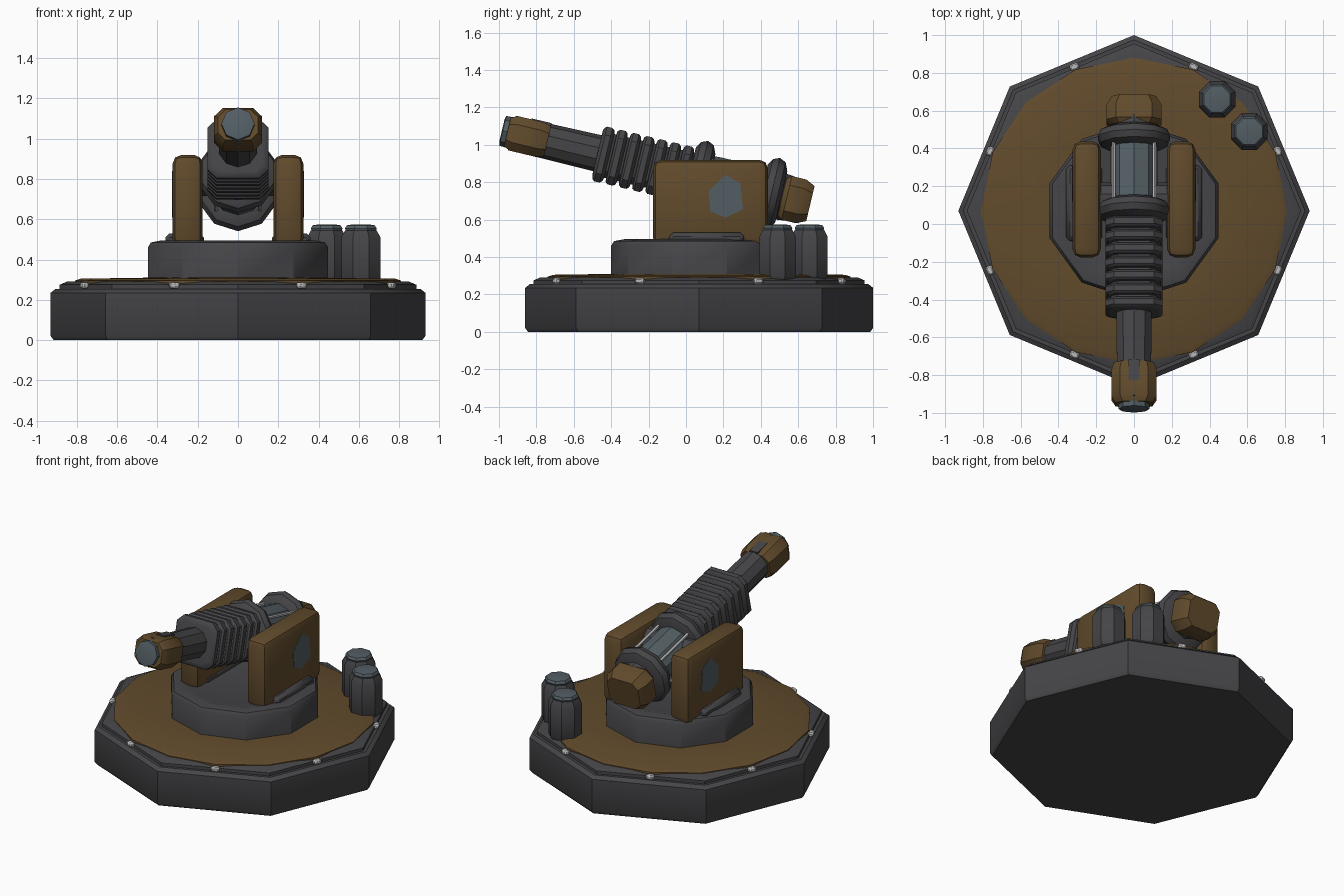
import bpy, bmesh
from math import sin, cos, pi, radians
from mathutils import Matrix, Vector

if "Cube" in bpy.data.objects:
    bpy.data.objects.remove(bpy.data.objects["Cube"])


def material(name, rgb):
    m = bpy.data.materials.new(name)
    m.diffuse_color = (*rgb, 1)
    m.use_nodes = True
    m.node_tree.nodes["Principled BSDF"].inputs["Base Color"].default_value = m.diffuse_color
    return m


DARK = material("dark_metal", (0.06, 0.06, 0.065))
RUST = material("rusty_brown", (0.12, 0.07, 0.025))
BLUE = material("blue_grey", (0.085, 0.11, 0.125))
PALE = material("pale_metal", (0.5, 0.5, 0.5))


def ngon(n, phase=90):
    return [(cos(radians(phase) + 2 * pi * i / n), sin(radians(phase) + 2 * pi * i / n)) for i in range(n)]


def chamfered(hx, hy, c):
    quarter = [(hx, hy - c), (hx - c, hy)]
    return [quarter[0], quarter[1], (-hx + c, hy), (-hx, hy - c),
            (-hx, -hy + c), (-hx + c, -hy), (hx - c, -hy), (hx, -hy + c)]


def finish(name, bm, mat, matrix, angle=35):
    bmesh.ops.transform(bm, matrix=matrix, verts=bm.verts)
    bmesh.ops.recalc_face_normals(bm, faces=bm.faces)
    mesh = bpy.data.meshes.new(name)
    bm.to_mesh(mesh)
    bm.free()
    mesh.materials.append(mat)
    ob = bpy.data.objects.new(name, mesh)
    bpy.context.collection.objects.link(ob)
    bpy.ops.object.select_all(action='DESELECT')
    ob.select_set(True)
    bpy.context.view_layer.objects.active = ob
    bpy.ops.object.shade_smooth_by_angle(angle=radians(angle))
    return ob


def loft(name, shape, profile, mat, matrix=Matrix()):
    """Sweep an outline up local z; profile is a list of (scale, z)."""
    bm = bmesh.new()
    rings = [[bm.verts.new((x * s, y * s, z)) for x, y in shape] for s, z in profile]
    n = len(shape)
    for a, b in zip(rings, rings[1:]):
        for i in range(n):
            bm.faces.new((a[i], a[(i + 1) % n], b[(i + 1) % n], b[i]))
    bm.faces.new(rings[0])
    bm.faces.new(rings[-1])
    return finish(name, bm, mat, matrix)


def box(name, size, loc, mat, bevel=0.0, segments=1, matrix=Matrix()):
    bm = bmesh.new()
    bmesh.ops.create_cube(bm, size=1)
    bmesh.ops.scale(bm, vec=size, verts=bm.verts)
    if bevel:
        bmesh.ops.bevel(bm, geom=bm.edges[:], offset=bevel, segments=segments, profile=0.5, affect='EDGES')
    return finish(name, bm, mat, matrix @ Matrix.Translation(loc), 40)


# Octagonal base with stepped rim and rusty deck
CENTRE = Matrix.Translation((0, 0.07, 0))
loft("base", ngon(8), [(0.915, 0), (0.93, 0.02), (0.93, 0.235), (0.905, 0.255), (0.885, 0.255),
                       (0.885, 0.275), (0.85, 0.29)], DARK, CENTRE)
loft("rusty_deck", ngon(16), [(0.81, 0.28), (0.81, 0.295), (0.78, 0.305), (0.45, 0.31)], RUST, CENTRE)
for i in range(8):
    m = CENTRE @ Matrix.Rotation(radians(22.5 + 45 * i), 4, 'Z')
    box("rim_bolt", (0.035, 0.05, 0.03), (0.825, 0, 0.272), PALE, 0.008, matrix=m)

# Ten-sided turntable
loft("turntable", ngon(10), [(0.47, 0.29), (0.47, 0.46), (0.455, 0.485), (0.40, 0.495), (0.36, 0.485)],
     DARK, CENTRE)

# Canisters on the deck
for x, y in ((0.44, 0.66), (0.61, 0.49)):
    m = Matrix.Translation((x, y, 0))
    loft("canister", ngon(8, 22.5), [(0.092, 0.28), (0.105, 0.30), (0.105, 0.51), (0.085, 0.545)], DARK, m)
    loft("canister_cap", ngon(8, 22.5), [(0.08, 0.54), (0.085, 0.555), (0.075, 0.57), (0.04, 0.575)], BLUE, m)

# Side plates, their feet and worn patches
patch = [(0.12, 0.75), (0.21, 0.84), (0.29, 0.795), (0.305, 0.655), (0.21, 0.61), (0.13, 0.645)]
to_side = Matrix(((0, 0, 1, 0), (1, 0, 0, 0), (0, 1, 0, 0), (0, 0, 0, 1)))
for side in (-1, 1):
    box("side_plate", (0.15, 0.615, 0.46), (side * 0.25, 0.13, 0.69), RUST, 0.045, 2)
    box("plate_foot", (0.19, 0.40, 0.06), (side * 0.265, 0.11, 0.5), DARK, 0.02)
    flip = Matrix.Scale(side, 4, (1, 0, 0))
    loft("worn_patch", patch, [(1, 0.31), (1, 0.328)], BLUE, flip @ to_side)

# Gun frame: local z runs backwards along the tilted barrel, local y points down
GUN = Matrix.Translation((0, -0.96, 1.07)) @ Matrix.Rotation(-radians(90 + 13.3), 4, 'X')

# Barrel and muzzle
loft("barrel", ngon(10), [(0.095, 0.03), (0.095, 0.2), (0.105, 1.05)], DARK, GUN)
loft("muzzle_tip", ngon(8), [(0.06, -0.025), (0.082, -0.02), (0.085, 0.05)], BLUE, GUN)
loft("muzzle_collar", chamfered(0.12, 0.095, 0.045), [(0.82, 0.005), (1, 0.04), (1, 0.18), (0.88, 0.225)], RUST, GUN)
box("muzzle_strip", (0.06, 0.02, 0.11), (0, -0.09, 0.17), DARK, matrix=GUN)

# Ribbed cooling sleeve
sleeve = [(0.8, 0.5)]
for i in range(7):
    t = 0.505 + i * 0.073
    sleeve += [(0.93, t), (1, t + 0.012), (1, t + 0.042), (0.93, t + 0.055), (0.8, t + 0.06), (0.8, t + 0.07)]
loft("ribbed_sleeve", chamfered(0.152, 0.15, 0.045), sleeve, DARK, GUN)

# Chamber between two collars, with tie rods
loft("chamber", ngon(10), [(0.125, 1.05), (0.13, 1.15), (0.13, 1.4), (0.12, 1.5)], BLUE, GUN)
for name, t in (("front_collar", 1.005), ("rear_collar", 1.40)):
    loft(name, ngon(10), [(0.15, t), (0.185, t + 0.02), (0.2, t + 0.055), (0.185, t + 0.09), (0.14, t + 0.11)],
         DARK, GUN)
for x in (-0.108, 0.108):
    for y in (-0.1, 0.1):
        loft("tie_rod", ngon(6), [(0.011, 1.08), (0.011, 1.43)], PALE,
             GUN @ Matrix.Translation((x, y, 0)))

# Rusty breech block
loft("breech_neck", ngon(10), [(0.13, 1.48), (0.12, 1.56)], DARK, GUN)
loft("breech", chamfered(0.145, 0.12, 0.05), [(0.85, 1.515), (1, 1.54), (1, 1.62), (0.8, 1.67)], RUST, GUN)

# Pivot axle joining gun to side plates
loft("pivot_axle", ngon(10), [(0.09, -0.2), (0.09, 0.2)], DARK,
     Matrix.Translation((0, 0.13, 0.80)) @ Matrix.Rotation(pi / 2, 4, 'Y'))
